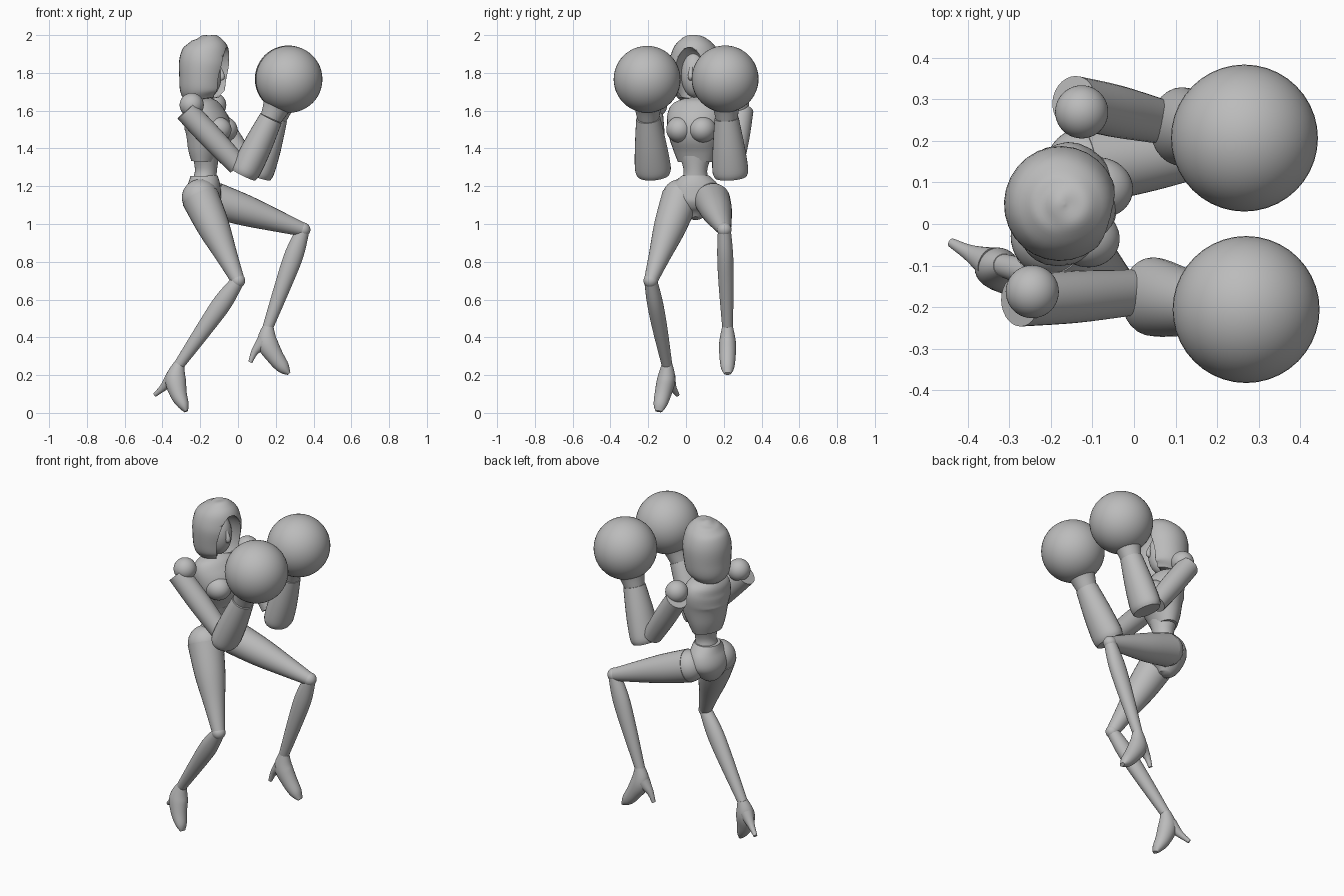
import bpy, bmesh, math
from mathutils import Vector

if "Cube" in bpy.data.objects:
    bpy.data.objects.remove(bpy.data.objects["Cube"])

grey = bpy.data.materials.new("neutral grey")
grey.use_nodes = True
grey.diffuse_color = (0.5, 0.5, 0.5, 1)
grey.node_tree.nodes["Principled BSDF"].inputs["Base Color"].default_value = (0.5, 0.5, 0.5, 1)

YAW = math.radians(-15)          # upper body turns slightly
BODY = Vector((-0.18, 0.05, 0))  # spine position
SIDES = 28
STEPS = 5


def finish(name, bm, place=None, yaw=0):
    bmesh.ops.recalc_face_normals(bm, faces=bm.faces)
    mesh = bpy.data.meshes.new(name)
    bm.to_mesh(mesh)
    bm.free()
    ob = bpy.data.objects.new(name, mesh)
    bpy.context.collection.objects.link(ob)
    mesh.materials.append(grey)
    if place is not None:
        ob.location = place
    ob.rotation_euler.z = yaw
    bpy.ops.object.select_all(action='DESELECT')
    ob.select_set(True)
    bpy.context.view_layer.objects.active = ob
    bpy.ops.object.shade_smooth_by_angle(angle=math.radians(40))
    return ob


def spline(rows):
    """Smoothly interpolate rows of (x, y, z, radius, side radius)."""
    pts = [Vector(r) for r in rows]
    out = []
    for i in range(len(pts) - 1):
        a, b = pts[max(i - 1, 0)], pts[i]
        c, d = pts[i + 1], pts[min(i + 2, len(pts) - 1)]
        for k in range(STEPS):
            t = k / STEPS
            out.append(b + 0.5 * t * ((c - a) + t * ((2 * a - 5 * b + 4 * c - d) + t * (3 * b - a - 3 * c + d))))
    return out + [pts[-1]]


def loft(name, rows, place=None, yaw=0):
    """Capped tube with an elliptical section along a curve."""
    rows = spline([r if len(r) == 5 else (*r, r[3]) for r in rows])
    bm = bmesh.new()
    rings = []
    for i, row in enumerate(rows):
        ahead = Vector(rows[min(i + 1, len(rows) - 1)][:3])
        t = (ahead - Vector(rows[max(i - 1, 0)][:3])).normalized()
        u = (Vector((0, 1, 0)) - t * t.y).normalized()
        v = t.cross(u)
        ring = []
        for k in range(SIDES):
            a = math.tau * k / SIDES
            ring.append(bm.verts.new(Vector(row[:3]) + v * max(row[3], 0.002) * math.cos(a)
                                     + u * max(row[4], 0.002) * math.sin(a)))
        rings.append(ring)
    for p, q in zip(rings, rings[1:]):
        for k in range(SIDES):
            n = (k + 1) % SIDES
            bm.faces.new((p[k], p[n], q[n], q[k]))
    bm.faces.new(rings[0])
    bm.faces.new(rings[-1])
    return finish(name, bm, place, yaw)


def ball(name, centre, size, place=None, yaw=0):
    bm = bmesh.new()
    bmesh.ops.create_uvsphere(bm, u_segments=40, v_segments=24, radius=1)
    for v in bm.verts:
        v.co = Vector([v.co[i] * size[i] + centre[i] for i in range(3)])
    return finish(name, bm, place, yaw)


# Torso, waist and pelvis
loft("ribcage", [(0, 0, 1.33, .065, .095), (.005, 0, 1.40, .09, .12), (.02, 0, 1.50, .12, .145),
                 (0, 0, 1.58, .105, .15), (-.02, 0, 1.63, .08, .125), (-.03, 0, 1.66, .05, .06)], BODY, YAW)
for side, label in ((-1, "right"), (1, "left")):
    ball(label + "_bust", (.085, side * .062, 1.5), (.08, .072, .07), BODY, YAW)
loft("neck", [(-.03, 0, 1.60, .045), (-.01, 0, 1.75, .04)], BODY, YAW)
loft("waist", [(.01, 0, 1.36, .07, .085), (.01, 0, 1.28, .058, .062), (0, 0, 1.21, .065, .08)], BODY)
loft("pelvis", [(0, 0, 1.255, .072, .075), (0, 0, 1.20, .088, .125), (-.01, 0, 1.13, .1, .135),
                (-.01, 0, 1.07, .075, .085), (0, 0, 1.03, .03, .03)], BODY)

# Hood with a carved face opening
hood = loft("hood", [(0, 0, 1.66, .09, .09), (-.005, 0, 1.70, .12, .122), (-.002, 0, 1.77, .129, .135),
                     (.005, 0, 1.86, .136, .137), (.015, 0, 1.93, .118, .115), (.015, 0, 1.975, .08, .075),
                     (.012, 0, 1.995, .035, .035), (.012, 0, 2.0, 0)], BODY, YAW)
cutter = ball("hood_cutter", (.12, 0, 1.77), (.12, .085, .165), BODY, YAW)
cutter.hide_render = True
bpy.context.view_layer.objects.active = hood
cut = hood.modifiers.new("face_opening", 'BOOLEAN')
cut.operation = 'DIFFERENCE'
cut.object = cutter
bpy.ops.object.modifier_apply(modifier=cut.name)
bpy.data.objects.remove(cutter)
ball("face", (.02, 0, 1.79), (.075, .07, .12), BODY, YAW)
loft("nose", [(.085, 0, 1.83, .008), (.1, 0, 1.78, .014), (.085, 0, 1.765, .008)], BODY, YAW)

# Arms with rounded gloves
arms = {
    "right": ((-.245, -.163, 1.63), (-.275, -.185, 1.60), (.0, -.165, 1.31),
              (.03, -.172, 1.26), (.175, -.2, 1.56), (.27, -.206, 1.766)),
    "left": ((-.126, .27, 1.63), (-.145, .295, 1.60), (.05, .25, 1.31),
             (.105, .237, 1.25), (.20, .215, 1.56), (.266, .207, 1.768)),
}
for label, points in arms.items():
    shoulder, top, elbow, low, wrist, glove = [Vector(p) for p in points]
    ball(label + "_shoulder", shoulder, (.064,) * 3)
    loft(label + "_upper_arm", [(*top, .062), (*top.lerp(elbow, .5), .063), (*elbow, .055)])
    loft(label + "_forearm", [(*low, .068, .085), (*low.lerp(wrist, .12), .078, .095),
                              (*low.lerp(wrist, .5), .076, .085), (*wrist, .062, .064)])
    loft(label + "_cuff", [(*wrist, .058), (*wrist.lerp(glove, .25), .07), (*wrist.lerp(glove, .5), .09)])
    ball(label + "_glove", glove, (.177,) * 3)

# Legs: hip, knee, ankle and hip thickness
legs = {
    "right": ((-.2, -.03, 1.14), (.0, -.187, .70), (-.315, -.1, .25), .1),
    "left": ((-.12, .14, 1.125), (.345, .203, .97), (.157, .22, .45), .095),
}
for label, (hip, knee, ankle, thick) in legs.items():
    hip, knee, ankle = Vector(hip), Vector(knee), Vector(ankle)
    ball(label + "_hip", hip, (thick * .97,) * 3)
    loft(label + "_thigh", [(*hip, thick), (*hip.lerp(knee, .35), thick * .86),
                            (*hip.lerp(knee, .7), .058), (*knee, .036)])
    ball(label + "_knee", knee, (.038,) * 3)
    loft(label + "_calf", [(*knee, .034), (*knee.lerp(ankle, .25), .05, .042),
                           (*knee.lerp(ankle, .55), .044, .04), (*ankle, .028)])

# High-heeled feet
loft("right_foot", [(-.312, -.1, .26, .028), (-.33, -.104, .18, .054, .048), (-.315, -.122, .1, .045, .044),
                    (-.288, -.138, .04, .029, .034), (-.274, -.144, .008, .01, .018)])
loft("right_heel", [(-.345, -.095, .19, .04), (-.395, -.07, .135, .02), (-.44, -.045, .095, .011)])
loft("left_foot", [(.16, .22, .46, .028), (.155, .22, .375, .054, .044), (.195, .22, .3, .046, .043),
                   (.24, .22, .24, .034, .035), (.27, .22, .208, .01, .018)])
loft("left_heel", [(.135, .22, .375, .04), (.09, .22, .325, .02), (.065, .22, .268, .011)])
